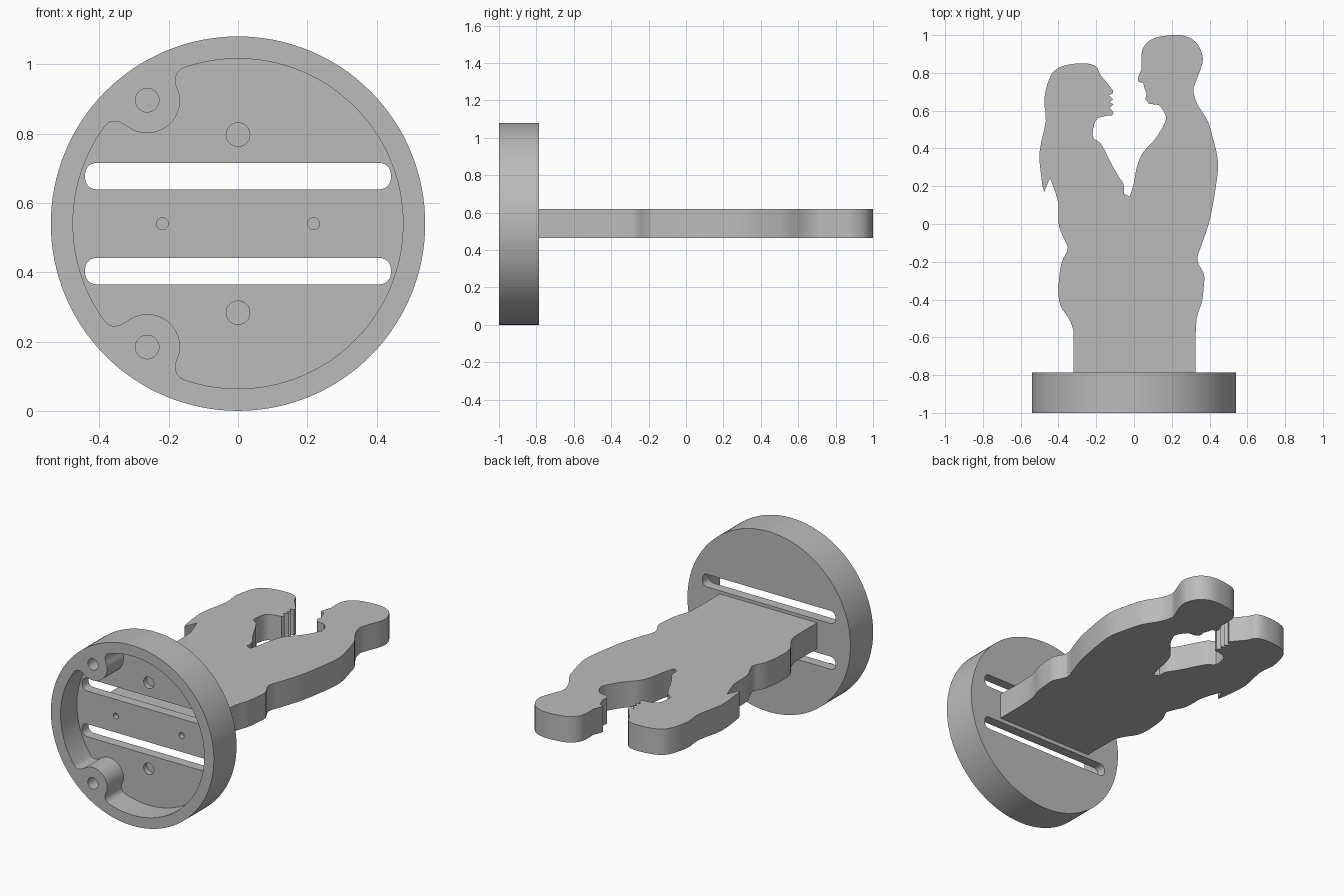
import bpy, bmesh
from math import sin, cos, pi, radians, atan2, degrees
from mathutils import Vector

default = bpy.data.objects.get("Cube")
if default:
    bpy.data.objects.remove(default, do_unlink=True)

grey = bpy.data.materials.new("plain grey")
grey.use_nodes = True
grey.diffuse_color = (0.5, 0.5, 0.5, 1)
grey.node_tree.nodes["Principled BSDF"].inputs["Base Color"].default_value = grey.diffuse_color

MID = 0.54               # height of the base axis
FRONT, BACK = -1.0, -0.785
FLOOR = -0.845           # bottom of the recess


def upright(u, v, w):
    """Outline in the x-z plane around the base axis, depth along y."""
    return Vector((u, w, v + MID))


def lying(u, v, w):
    """Outline in the x-y plane, depth along z."""
    return Vector((u, v, w))


def prism(name, outline, low, high, place):
    """Extrude a closed outline between two depths."""
    bm = bmesh.new()
    ends = [[bm.verts.new(place(u, v, w)) for u, v in outline] for w in (low, high)]
    bm.faces.new(ends[0])
    bm.faces.new(ends[1])
    count = len(outline)
    for i in range(count):
        j = (i + 1) % count
        bm.faces.new((ends[0][i], ends[0][j], ends[1][j], ends[1][i]))
    bmesh.ops.recalc_face_normals(bm, faces=bm.faces)
    mesh = bpy.data.meshes.new(name)
    bm.to_mesh(mesh)
    bm.free()
    mesh.materials.append(grey)
    part = bpy.data.objects.new(name, mesh)
    bpy.context.collection.objects.link(part)
    return part


def arc(x, y, radius, start, end, steps):
    angles = [radians(start + (end - start) * i / steps) for i in range(steps + 1)]
    return [(x + radius * cos(a), y + radius * sin(a)) for a in angles]


def circle(x, y, radius, steps):
    return arc(x, y, radius, 0, 360, steps)[:-1]


def rounded_slot(y, half_width, half_height, radius):
    points = []
    for turn, (sx, sy) in enumerate(((1, 1), (-1, 1), (-1, -1), (1, -1))):
        points += arc(sx * (half_width - radius), y + sy * (half_height - radius),
                      radius, turn * 90, turn * 90 + 90, 6)
    return points


def smooth(points, steps=3):
    """Run a Catmull-Rom curve through an open row of points."""
    pts = [Vector(p) for p in points]
    pts = [pts[0]] + pts + [pts[-1]]
    row = []
    for a, b, c, d in zip(pts, pts[1:], pts[2:], pts[3:]):
        for i in range(steps):
            t = i / steps
            row.append(tuple((b * 2 + (c - a) * t + (a * 2 - b * 5 + c * 4 - d) * t * t
                              + (b * 3 - a - c * 3 + d) * t ** 3) / 2))
    return row + [tuple(pts[-1])]


def select_only(part):
    bpy.ops.object.select_all(action='DESELECT')
    part.select_set(True)
    bpy.context.view_layer.objects.active = part


def cut(part, cutter):
    select_only(part)
    mod = part.modifiers.new("cut", 'BOOLEAN')
    mod.operation = 'DIFFERENCE'
    mod.solver = 'EXACT'
    mod.object = cutter
    bpy.ops.object.modifier_apply(modifier=mod.name)
    bpy.data.objects.remove(cutter, do_unlink=True)


# Round base
base = prism("round_base", circle(0, 0, MID, 128), FRONT, BACK, upright)

# Recess: a circle with two bays that leave screw bosses standing
boss_x, boss_y, recess_r = -0.262, 0.356, 0.476
bay = smooth([(-0.133, 0.457), (-0.165, 0.445), (-0.179, 0.425), (-0.179, 0.402), (-0.168, 0.372)])
bay += arc(boss_x, boss_y, 0.095, 0, -130, 24)
bay += smooth([(-0.34, 0.292), (-0.357, 0.295), (-0.375, 0.29), (-0.392, 0.27)])
top_angle = degrees(atan2(bay[0][1], bay[0][0]))
side_angle = degrees(atan2(bay[-1][1], bay[-1][0]))
recess = bay + arc(0, 0, recess_r, side_angle + 2, 358 - side_angle, 30)
recess += [(x, -y) for x, y in reversed(bay)]
recess += arc(0, 0, recess_r, 2 - top_angle, top_angle - 2, 90)
cut(base, prism("recess_cutter", recess, FRONT - 0.1, FLOOR, upright))

# Through slots, boss holes and blind floor holes, mirrored about the axis
for side in (1, -1):
    cut(base, prism("slot_cutter", rounded_slot(side * 0.137, 0.441, 0.038, 0.032),
                    FRONT - 0.1, BACK + 0.1, upright))
    cut(base, prism("boss_hole_cutter", circle(boss_x, side * boss_y, 0.034, 32),
                    FRONT - 0.1, FLOOR + 0.03, upright))
    cut(base, prism("floor_hole_cutter", circle(0, side * 0.257, 0.034, 32),
                    FRONT - 0.1, FLOOR + 0.03, upright))
    cut(base, prism("pin_hole_cutter", circle(side * 0.218, 0, 0.017, 24),
                    FRONT - 0.1, FLOOR + 0.03, upright))

# Silhouette of the facing couple, clockwise from the woman's hem
woman_back = [(-.32, -.6), (-.322, -.56), (-.345, -.5), (-.39, -.43), (-.4, -.34),
              (-.385, -.21), (-.352, -.14), (-.36, -.1), (-.395, -.02), (-.4, .05),
              (-.405, .13), (-.445, .245)]
woman_hair = [(-.475, .17), (-.487, .22), (-.5, .38), (-.467, .545), (-.475, .66), (-.448, .77),
              (-.41, .82), (-.34, .845), (-.25, .85), (-.2, .832), (-.178, .79), (-.145, .75),
              (-.11, .705)]
woman_face = [(-.113, .69), (-.135, .682), (-.11, .66), (-.13, .646), (-.108, .633),
              (-.13, .615), (-.108, .595), (-.115, .576)]
woman_arm = [(-.15, .572), (-.19, .56), (-.21, .53), (-.218, .46), (-.18, .43), (-.145, .37),
             (-.115, .31), (-.08, .25), (-.055, .21), (-.053, .16)]
man_arm = [(-.022, .145), (-.013, .175), (0, .22), (.015, .3), (.045, .375), (.1, .435),
           (.145, .5), (.17, .56), (.152, .605), (.13, .63)]
man_face = [(.08, .637), (.06, .66), (.067, .69), (.055, .72), (.05, .745), (.02, .755),
            (.022, .775)]
man_head = [(.04, .82), (.04, .9), (.06, .95), (.11, .985), (.205, 1), (.27, .995),
            (.325, .965), (.357, .91), (.362, .85), (.322, .74), (.315, .7)]
man_back = [(.335, .635), (.39, .545), (.415, .465), (.445, .33), (.435, .21), (.415, .09),
            (.395, 0), (.36, -.105), (.335, -.19), (.37, -.265), (.37, -.32), (.36, -.41),
            (.332, -.5), (.325, -.63)]
hem = BACK - 0.01
outline = [(-.32, hem)] + smooth(woman_back) + smooth(woman_hair) + woman_face
outline += smooth(woman_arm) + smooth(man_arm) + man_face
outline += smooth(man_head + man_back) + [(.325, hem)]
couple = prism("couple_silhouette", outline, 0.465, 0.62, lying)

for part in (base, couple):
    select_only(part)
    bpy.ops.object.shade_smooth_by_angle(angle=radians(25))
